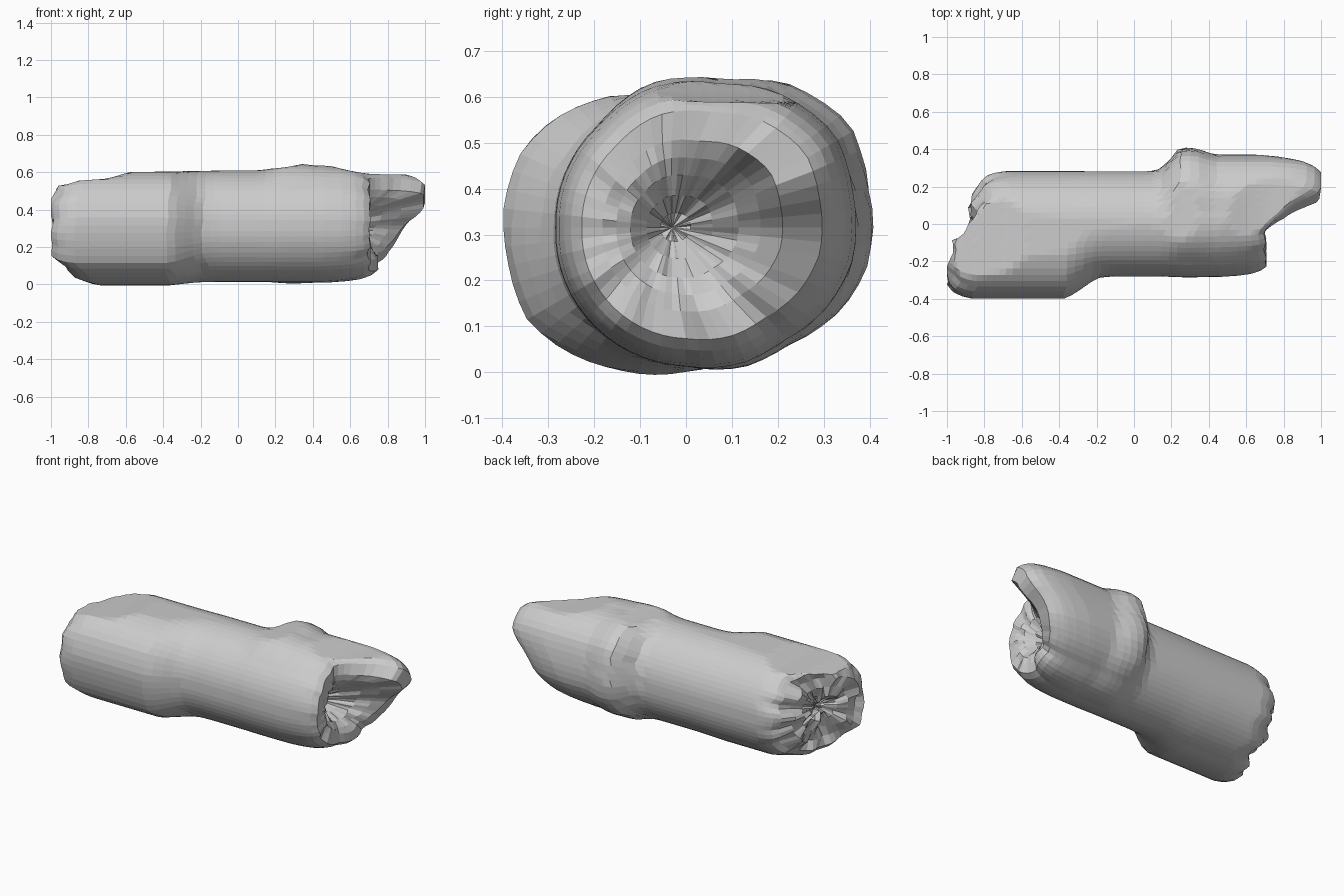
import bpy, bmesh, math, random

if "Cube" in bpy.data.objects:
    bpy.data.objects.remove(bpy.data.objects["Cube"])

random.seed(4)
NA, NX = 60, 48          # sides around, rings along
CZ = 0.315               # height of the log axis


def interp(table, v):
    """Linear lookup in a list of (key, value) pairs."""
    if v <= table[0][0]:
        return table[0][1]
    for (a, p), (b, q) in zip(table, table[1:]):
        if v <= b:
            return p + (q - p) * (v - a) / (b - a)
    return table[-1][1]


def lerp(a, b, t):
    return a + (b - a) * t


def noise(amount):
    """Random offsets around the ring, softened between neighbours."""
    n = [random.uniform(-amount, amount) for _ in range(NA)]
    return [(n[i - 2] + n[i - 1] * 2 + n[i]) / 2.5 for i in range(NA)]


# Radius by angle (degrees, 0 = back, 90 = up, 180 = front)
CORE = [(-180, .28), (-90, .302), (0, .282), (90, .295), (180, .28)]
FRONT = [(-180, .398), (-170, .395), (-150, .40), (-137, .38), (-117, .345),
         (-90, .314), (-60, .30), (0, .282), (80, .29), (100, .295),
         (125, .34), (142, .375), (155, .395), (175, .40), (180, .398)]
BACK = [(-180, .285), (-90, .302), (-67, .33), (-49, .34), (-30, .38), (-11, .408),
        (13, .41), (32, .425), (58, .38), (76, .335), (104, .325), (130, .295), (180, .285)]
# How strongly each bark layer swells along x
FRONT_W = [(-.36, 1), (-.29, .62), (-.2, .08), (-.12, 0)]
BACK_W = [(.1, 0), (.16, .15), (.23, .9), (.28, 1), (.34, .95), (.43, .7)]
# Where the log ends at each angle
LEFT_END = [(-180, -.98), (-150, -.97), (-130, -.94), (-105, -.83), (-60, -.80),
            (0, -.80), (60, -.82), (88, -.86), (105, -.92), (125, -.95), (150, -.97), (180, -.98)]
RIGHT_END = [(-180, .70), (-90, .71), (-45, .76), (-15, .84), (13, .96), (22, 1),
             (52, 1), (60, .93), (70, .85), (82, .77), (100, .71), (180, .70)]
LEFT_ROUND = [(0, .82), (.03, .92), (.07, .97), (.12, 1)]
RIGHT_ROUND = [(0, .8), (.03, .88), (.08, .94), (.15, .975), (.25, 1)]
# Highest point allowed along x
TOP = [(-.93, .53), (-.85, .555), (-.7, .565), (-.58, .60), (.1, .612), (.25, .625),
       (.35, .645), (.48, .637), (.6, .607), (.7, .59), (1, .585)]


def radius(x, a):
    core = interp(CORE, a)
    r = core + (interp(FRONT, a) - core) * interp(FRONT_W, x)
    return r + (interp(BACK, a) - core) * interp(BACK_W, x)


def place(bm, x, a, r, cy=0.0):
    t = math.radians(a)
    z = min(CZ + r * math.sin(t), interp(TOP, x))
    return bm.verts.new((x, cy + r * math.cos(t), z))


angles = [-180 + 360 * i / NA for i in range(NA)]
left = [max(-1, interp(LEFT_END, a) + n) for a, n in zip(angles, noise(.025))]
right = [interp(RIGHT_END, a) for a in angles]
right = [x if x > .95 else x + n for x, n in zip(right, noise(.012))]

bm = bmesh.new()
rings = []

# Ragged left end: domed core at the back, bark slab at the front
for f, slab in ((.1, -.86), (.25, -.93), (.45, -.96), (.65, -.98)):
    ring = []
    for a, x0, n in zip(angles, left, noise(.022)):
        front = min(1, max(0, (.88 - abs(x0)) / -.06))
        core = -.87 + .05 * f * f
        x = max(-1, lerp(core, slab, front) + n)
        ring.append(place(bm, x, a, f * radius(x0, a), -.07 * (1 - f)))
    rings.append(ring)

# Sides of the log
for k in range(NX + 1):
    s = .5 - .5 * math.cos(math.pi * k / NX)
    s = lerp(k / NX, s, .6)
    ring = []
    for a, x0, x1 in zip(angles, left, right):
        x = lerp(x0, x1, s)
        r = radius(x, a) * interp(LEFT_ROUND, x - x0) * interp(RIGHT_ROUND, x1 - x)
        ring.append(place(bm, x, a, r))
    rings.append(ring)

# Hollow right end with the long splinter lip
for f, base, keep, rough in ((.6, .70, .97, 0), (.48, .69, .6, .008), (.36, .67, .3, .012),
                             (.22, .63, .08, .014), (.1, .58, 0, .01)):
    ring = []
    for a, x1, n in zip(angles, right, noise(rough)):
        x = lerp(base, x1, keep) + n
        ring.append(place(bm, x, a, f * radius(x1, a), -.03 * (1 - f)))
    rings.append(ring)

# Skin the rings and close both centres
for p, q in zip(rings, rings[1:]):
    for i in range(NA):
        j = (i + 1) % NA
        bm.faces.new((p[i], p[j], q[j], q[i]))
for ring, x, y in ((rings[0], -.83, -.07), (rings[-1], .56, -.03)):
    c = bm.verts.new((x, y, CZ))
    for i in range(NA):
        bm.faces.new((ring[i], ring[(i + 1) % NA], c))
bmesh.ops.recalc_face_normals(bm, faces=bm.faces)

mesh = bpy.data.meshes.new("broken_log")
bm.to_mesh(mesh)
bm.free()
log = bpy.data.objects.new("broken_log", mesh)
bpy.context.collection.objects.link(log)
